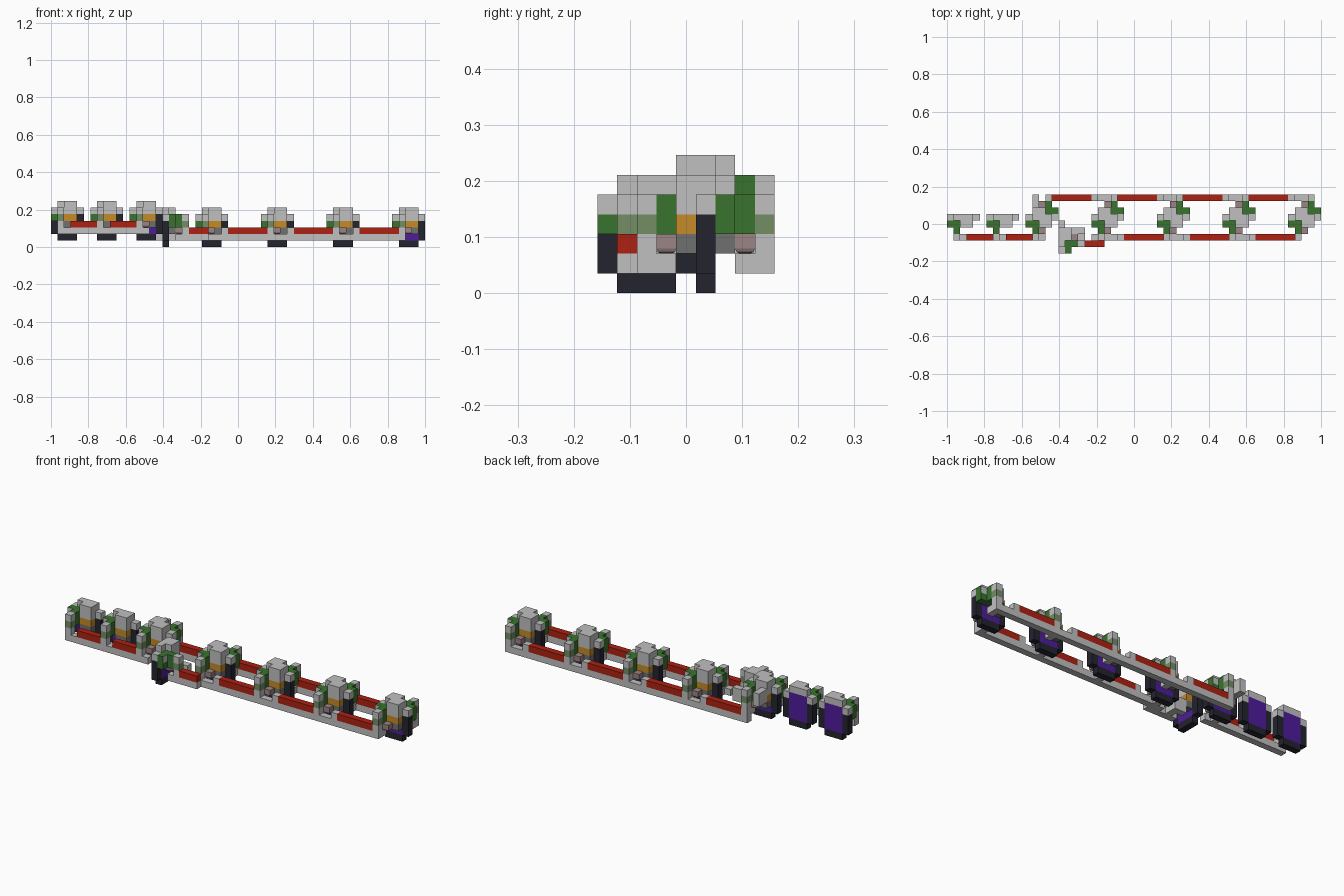
import bpy
import bmesh
from mathutils import Vector

if "Cube" in bpy.data.objects:
    bpy.data.objects.remove(bpy.data.objects["Cube"], do_unlink=True)

U = 2 / 57  # edge of one block


def material(name, *rgb):
    m = bpy.data.materials.new(name)
    m.use_nodes = True
    color = (*rgb, 1)
    m.diffuse_color = color
    m.node_tree.nodes["Principled BSDF"].inputs["Base Color"].default_value = color
    return m


GREY = material("light grey", .52, .53, .52)
MID = material("mid grey", .16, .16, .16)
DARK = material("dark navy", .017, .017, .028)
PURPLE = material("purple", .08, .012, .33)
RED = material("red", .42, .015, .006)
GREEN = material("green", .042, .17, .028)
PALE = material("pale green", .17, .27, .13)
ORANGE = material("orange", .55, .26, .02)
PINK = material("dusty pink", .33, .23, .23)


def box(name, lo, hi, mat, face_mat=None, direction=None, bevel=0):
    """Block between two corners in block units; one side may differ in colour."""
    lo, hi = Vector(lo), Vector(hi)
    low = Vector(map(min, lo, hi))
    high = Vector(map(max, lo, hi))
    bm = bmesh.new()
    bmesh.ops.create_cube(bm, size=1)
    mid = (low + high) / 2 - Vector((28.5, 4.5, 0))
    for v in bm.verts:
        v.co = Vector(a * b + c for a, b, c in zip(v.co, high - low, mid)) * U
    bm.normal_update()
    if face_mat:
        for f in bm.faces:
            f.material_index = int(f.normal.dot(direction) > .9)
    if bevel:
        edges = [e for e in bm.edges if all(v.co.z < mid.z * U for v in e.verts)]
        bmesh.ops.bevel(bm, geom=edges, offset=bevel * U, segments=2,
                        profile=.5, affect='EDGES')
    mesh = bpy.data.meshes.new(name)
    bm.to_mesh(mesh)
    bm.free()
    mesh.materials.append(mat)
    if face_mat:
        mesh.materials.append(face_mat)
    ob = bpy.data.objects.new(name, mesh)
    bpy.context.collection.objects.link(ob)
    return ob


class Side:
    """Local axes of a pod: width along r, depth along f, height from base."""

    def __init__(self, cx, cy, base, r, f):
        self.c = Vector((cx, cy, base))
        self.r, self.f = Vector((*r, 0)), Vector((*f, 0))

    def put(self, name, w, d, h, mat, **extra):
        ends = [self.c + self.r * (w[n] - 2.5) + self.f * (d[n] - .5)
                + Vector((0, 0, h[n])) for n in (0, 1)]
        return box(name, *ends, mat, **extra)


def frame(s):
    # Upright panel, its dark rim and the grey crown
    s.put("pod_panel", (1, 4), (0, 1), (1, 5), PURPLE)
    s.put("pod_rim_base", (1, 4), (0, 1), (0, 1), DARK)
    for w in (0, 4):
        s.put("pod_rim_side", (w, w + 1), (0, 1), (1, 4), DARK)
        s.put("pod_shoulder", (w, w + 1), (0, 1), (4, 5), GREY)
    s.put("pod_crown", (1, 4), (0, 1), (5, 6), GREY)


def front(s, drum=True):
    # Body with amber band
    s.put("body_lower", (2, 4), (1, 2), (2, 3), MID)
    s.put("body_band", (2, 4), (1, 2), (3, 4), ORANGE)
    s.put("body_upper", (2, 4), (1, 2), (4, 6), GREY)
    # Green arm reaching out to the post on the beam
    s.put("arm_lower", (0, 2), (1, 2), (3, 4), GREEN)
    s.put("arm_upper", (0, 2), (1, 2), (4, 5), GREEN, face_mat=GREY, direction=s.f)
    s.put("arm_reach", (1, 2), (2, 3), (3, 5), GREEN)
    s.put("post_top", (1, 2), (3, 4), (4, 5), GREY)
    s.put("post_band", (1, 2), (3, 4), (3, 4), PALE)
    s.put("post_foot", (1, 2), (3, 4), (1, 3), GREY)
    if drum:
        s.put("arm_link", (1, 2), (2, 3), (1, 2), GREY)
        s.put("drum", (2, 3), (2, 3), (2, 3), PINK, bevel=.25)


def front_side(x, base):
    return Side(x, 5.5, base, (1, 0), (0, -1))


def back_side(x, base):
    return Side(x, 5.5, base, (-1, 0), (0, 1))


# Raised pods at the right end, the last one joined to the back beam
for n in range(3):
    s = front_side(2.5 + 6 * n, 1)
    frame(s)
    front(s, drum=n == 2)
front(back_side(14.5, 1))
box("corner_tab", (13, 7, 4), (14, 9, 6), GREY)

# Lower pods, joined to both beams
for n in range(4):
    x = 24.5 + 10 * n
    s = front_side(x, 0)
    frame(s)
    front(s)
    front(back_side(x, 0))

# Turned pod beside the beam
turned = Side(17.5, 2.5, 0, (0, 1), (1, 0))
frame(turned)
front(turned)

# Beams
box("raised_beam", (1, 2, 2), (15, 3, 3), GREY)
box("front_beam", (22, 2, 1), (54, 3, 2), GREY)
box("back_beam", (15, 8, 1), (56, 9, 2), GREY)
box("turned_beam", (20, 1, 1), (21, 4, 2), GREY)
box("turned_link", (21, 1, 1), (24, 2, 2), GREY)
box("turned_step", (19, 3, 1), (21, 4, 3), GREY)

# Red rods on the beams, with grey end blocks
for x in (3, 9):
    box("raised_rod", (x, 2, 3), (x + 4, 3, 4), RED)
    box("rod_end", (x + 4, 2, 3), (x + 5, 3, 4), GREY)
for n in range(3):
    x = 27 + 10 * n
    box("front_rod", (x, 2, 2), (x + 6, 3, 3), RED)
    box("rod_end", (x - 1, 2, 2), (x, 3, 3), GREY)
for n in range(4):
    x = 16 + 10 * n
    box("back_rod", (x, 8, 2), (x + 6, 9, 3), RED)
    box("rod_end", (x + 6, 8, 2), (x + 7, 9, 3), GREY)
box("turned_rod", (21, 1, 2), (24, 2, 3), RED)
